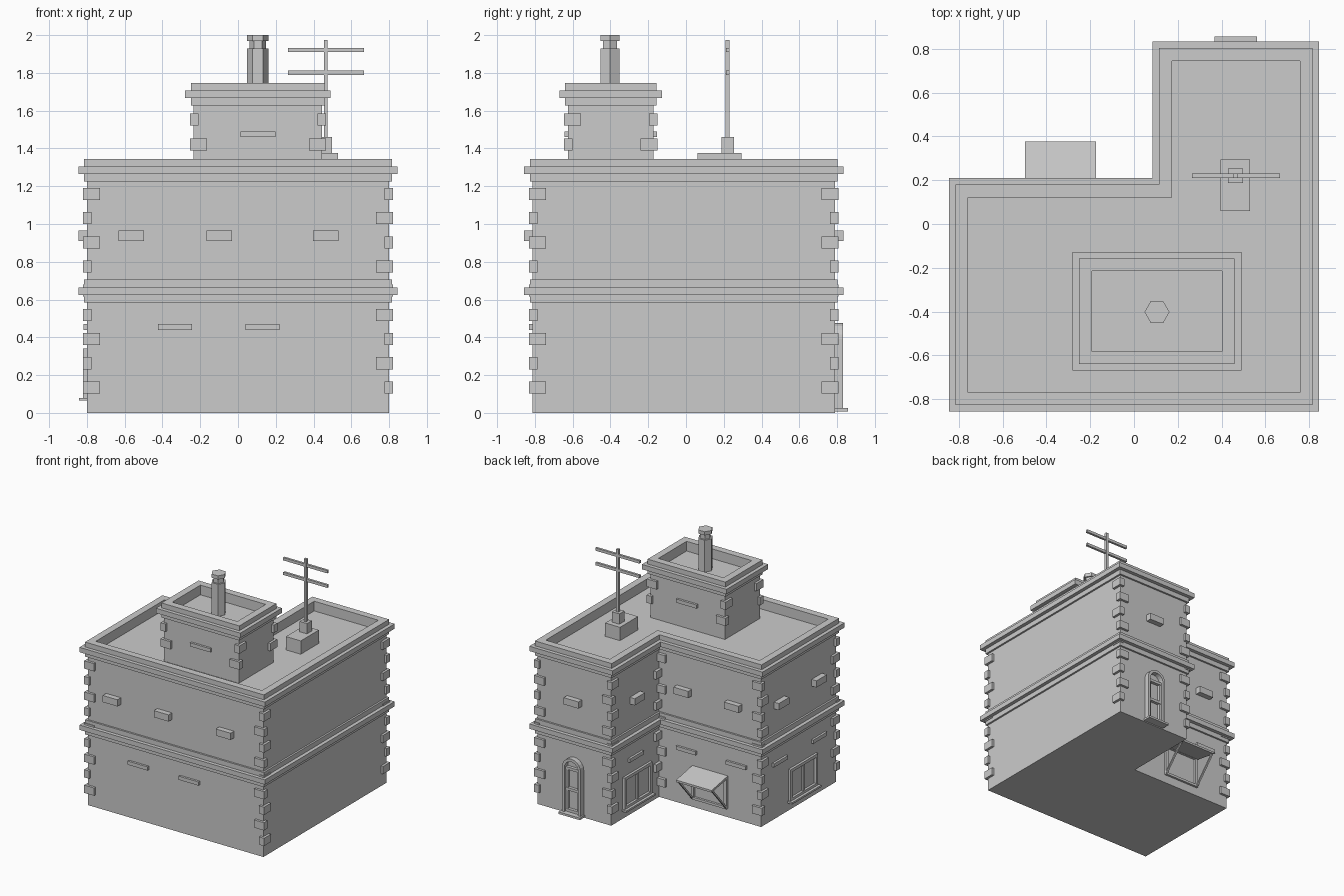
import bpy, bmesh, math
from mathutils import Vector, Matrix

if "Cube" in bpy.data.objects:
    bpy.data.objects.remove(bpy.data.objects["Cube"])


def finish(name, bm):
    bmesh.ops.recalc_face_normals(bm, faces=bm.faces[:])
    me = bpy.data.meshes.new(name)
    bm.to_mesh(me)
    bm.free()
    ob = bpy.data.objects.new(name, me)
    bpy.context.collection.objects.link(ob)
    return ob


def boxes(name, spans):
    """One object from (x0, x1, y0, y1, z0, z1) boxes."""
    bm = bmesh.new()
    for x0, x1, y0, y1, z0, z1 in spans:
        m = Matrix.Translation(((x0 + x1) / 2, (y0 + y1) / 2, (z0 + z1) / 2)) @ \
            Matrix.Diagonal((abs(x1 - x0), abs(y1 - y0), abs(z1 - z0), 1))
        bmesh.ops.create_cube(bm, size=1, matrix=m)
    return finish(name, bm)


def corners(poly):
    """Each corner with its incoming and outgoing edge directions."""
    n = len(poly)
    for i in range(n):
        a, p, b = (Vector(poly[k % n]) for k in (i - 1, i, i + 1))
        yield p, (p - a).normalized(), (b - p).normalized()


def offset(poly, d):
    return [p + d * Vector((d1.y + d2.y, -d1.x - d2.x)) for p, d1, d2 in corners(poly)]


def prism(name, poly, z0, z1):
    bm = bmesh.new()
    f = bm.faces.new([bm.verts.new((p[0], p[1], z0)) for p in poly])
    r = bmesh.ops.extrude_face_region(bm, geom=[f])
    bmesh.ops.translate(bm, vec=(0, 0, z1 - z0),
                        verts=[v for v in r['geom'] if isinstance(v, bmesh.types.BMVert)])
    return finish(name, bm)


def loft(name, rings):
    """Closed loop of equally long rings joined by quads."""
    bm = bmesh.new()
    vs = [[bm.verts.new(p) for p in r] for r in rings]
    n = len(vs[0])
    for k in range(len(vs)):
        a, b = vs[k], vs[(k + 1) % len(vs)]
        for i in range(n):
            j = (i + 1) % n
            bm.faces.new((a[i], a[j], b[j], b[i]))
    return finish(name, bm)


def cornice(name, poly, z, solid):
    """Three-step moulding; open-topped with a parapet when not solid."""
    h = 0.04
    prism(name + "_lower", offset(poly, 0.015), z, z + h)
    if solid:
        prism(name + "_middle", offset(poly, 0.045), z + h, z + 2 * h)
        prism(name + "_upper", offset(poly, 0.015), z + 2 * h, z + 3 * h)
    else:
        prof = [(-0.043, h), (0.045, h), (0.045, 2 * h), (0.015, 2 * h),
                (0.015, 3 * h), (-0.043, 3 * h)]
        loft(name + "_parapet", [[(p.x, p.y, z + dz) for p in offset(poly, d)] for d, dz in prof])


def quoins(name, poly, z, step, count, flips):
    spans = []
    for (p, d1, d2), flip in zip(corners(poly), flips):
        for i in range(count):
            l1, l2 = (0.025, 0.07) if (i + flip) % 2 == 0 else (0.07, 0.025)
            a = p + 0.02 * (d1 - d2)
            b = p + d2 * l2 - d1 * l1
            zc = z + i * step
            spans.append((a.x, b.x, a.y, b.y, zc - 0.032, zc + 0.032))
    boxes(name, spans)


# L-shaped building
F, B, NX, NY = -0.812, 0.788, 0.13, 0.165
main = [(-0.8, F), (0.8, F), (0.8, B), (NX, B), (NX, NY), (-0.8, NY)]
prism("main_walls", main, 0, 1.25)
cornice("floor_band", main, 0.585, True)
cornice("roof_cornice", main, 1.225, False)
quoins("main_quoins", main, 0.135, 0.128, 9, [0, 0, 1, 0, 0, 1])

# Roof tower
tower = [(-0.235, -0.625), (0.445, -0.625), (0.445, -0.172), (-0.235, -0.172)]
prism("tower_walls", tower, 1.24, 1.65)
cornice("tower_cornice", tower, 1.627, False)
quoins("tower_quoins", tower, 1.42, 0.133, 2, [0, 1, 1, 1])

# Hexagonal chimney
for part, r, z0, z1 in (("shaft", 0.057, 1.65, 1.93), ("neck", 0.043, 1.93, 1.97),
                        ("cap", 0.057, 1.97, 2.0)):
    prism("chimney_" + part, [(0.105 + r * math.cos(k * math.pi / 3),
                               -0.402 + r * math.sin(k * math.pi / 3)) for k in range(6)], z0, z1)

# Aerial on its stepped base
boxes("aerial_base", [(0.395, 0.53, 0.06, 0.295, 1.25, 1.375), (0.43, 0.497, 0.188, 0.253, 1.375, 1.46)])
boxes("aerial", [(0.454, 0.475, 0.21, 0.231, 1.46, 1.975)] +
      [(0.264, 0.666, 0.211, 0.23, z, z + 0.023) for z in (1.79, 1.91)])


# Wall blocks: (axis, wall position, outward sign, centres)
def blocks(name, walls, width, z0, z1, depth):
    spans = []
    for axis, w, s, cs in walls:
        for c in cs:
            a, b, o, i = c - width / 2, c + width / 2, w + s * depth, w - s * 0.02
            spans.append((a, b, i, o, z0, z1) if axis == 'x' else (i, o, a, b, z0, z1))
    boxes(name, spans)


blocks("upper_blocks", [('x', F, -1, (-0.566, -0.1, 0.465)), ('y', -0.8, -1, (-0.07, -0.56)),
                        ('x', NY, 1, (-0.1, -0.56)), ('x', B, 1, (0.465,)), ('y', NX, -1, (0.478,))],
       0.135, 0.91, 0.965, 0.045)
blocks("lower_ledges", [('x', F, -1, (-0.334, 0.13)), ('y', -0.8, -1, (-0.07, -0.58)),
                        ('x', NY, 1, (-0.125, -0.58)), ('y', NX, -1, (0.478,))],
       0.18, 0.44, 0.47, 0.018)
blocks("tower_ledges", [('x', -0.625, -1, (0.105,)), ('x', -0.172, 1, (0.105,))],
       0.185, 1.46, 1.49, 0.018)


# Windows facing -x
def window(name, x, yc):
    y0, y1, o = yc - 0.18, yc + 0.18, x - 0.02
    boxes(name, [(x, o, y0, y0 + 0.025, 0.08, 0.34), (x, o, y1 - 0.025, y1, 0.08, 0.34),
                 (x, o, y0 + 0.025, y1 - 0.025, 0.315, 0.34), (x, o, y0 + 0.025, y1 - 0.025, 0.08, 0.1),
                 (x, x - 0.014, yc - 0.012, yc + 0.012, 0.1, 0.315)])
    boxes(name + "_sill", [(x, x - 0.042, y0 - 0.01, y1 + 0.01, 0.065, 0.08)])


window("left_window", -0.8, -0.37)
window("notch_window", NX, 0.46)

# Awning window on the notch's back wall
X0, X1 = -0.497, -0.173
boxes("awning_window_frame", [(X0, X0 + 0.025, NY, NY + 0.018, 0.07, 0.33), (X1 - 0.025, X1, NY, NY + 0.018, 0.07, 0.33),
                              (X0, X1, NY, NY + 0.018, 0.07, 0.09), (X0, X1, NY, NY + 0.018, 0.315, 0.335)])


def side_extrude(name, yz, x0, x1):
    bm = bmesh.new()
    f = bm.faces.new([bm.verts.new((x0, y, z)) for y, z in yz])
    r = bmesh.ops.extrude_face_region(bm, geom=[f])
    bmesh.ops.translate(bm, vec=(x1 - x0, 0, 0),
                        verts=[v for v in r['geom'] if isinstance(v, bmesh.types.BMVert)])
    finish(name, bm)


side_extrude("awning_panel", [(NY, 0.32), (0.376, 0.283), (0.376, 0.3), (NY, 0.34)], X0, X1)
for side, x in (("left", X0), ("right", X1 - 0.014)):
    side_extrude("awning_stay_" + side, [(NY, 0.075), (NY + 0.016, 0.075), (0.37, 0.29), (0.352, 0.29)], x, x + 0.014)

# Arched back door
DX, SPRING = 0.465, 0.39


def arch(r, y, z0):
    pts = [(DX + r, y, z0)]
    pts += [(DX + r * math.cos(k * math.pi / 10), y, SPRING + r * math.sin(k * math.pi / 10)) for k in range(11)]
    return pts + [(DX - r, y, z0)]


loft("door_frame", [arch(0.085, B - 0.01, 0.02), arch(0.085, B + 0.042, 0.02),
                    arch(0.062, B + 0.042, 0.021), arch(0.062, B - 0.01, 0.021)])
boxes("door_rails", [(DX - 0.062, DX + 0.062, B, B + 0.025, z, z + 0.022) for z in (0.025, 0.2, 0.37)] +
      [(x - 0.009, x + 0.009, B, B + 0.022, 0.025, 0.375) for x in (DX - 0.053, DX + 0.053)])
boxes("door_step", [(DX - 0.097, DX + 0.097, B - 0.02, 0.857, 0.008, 0.025)])
